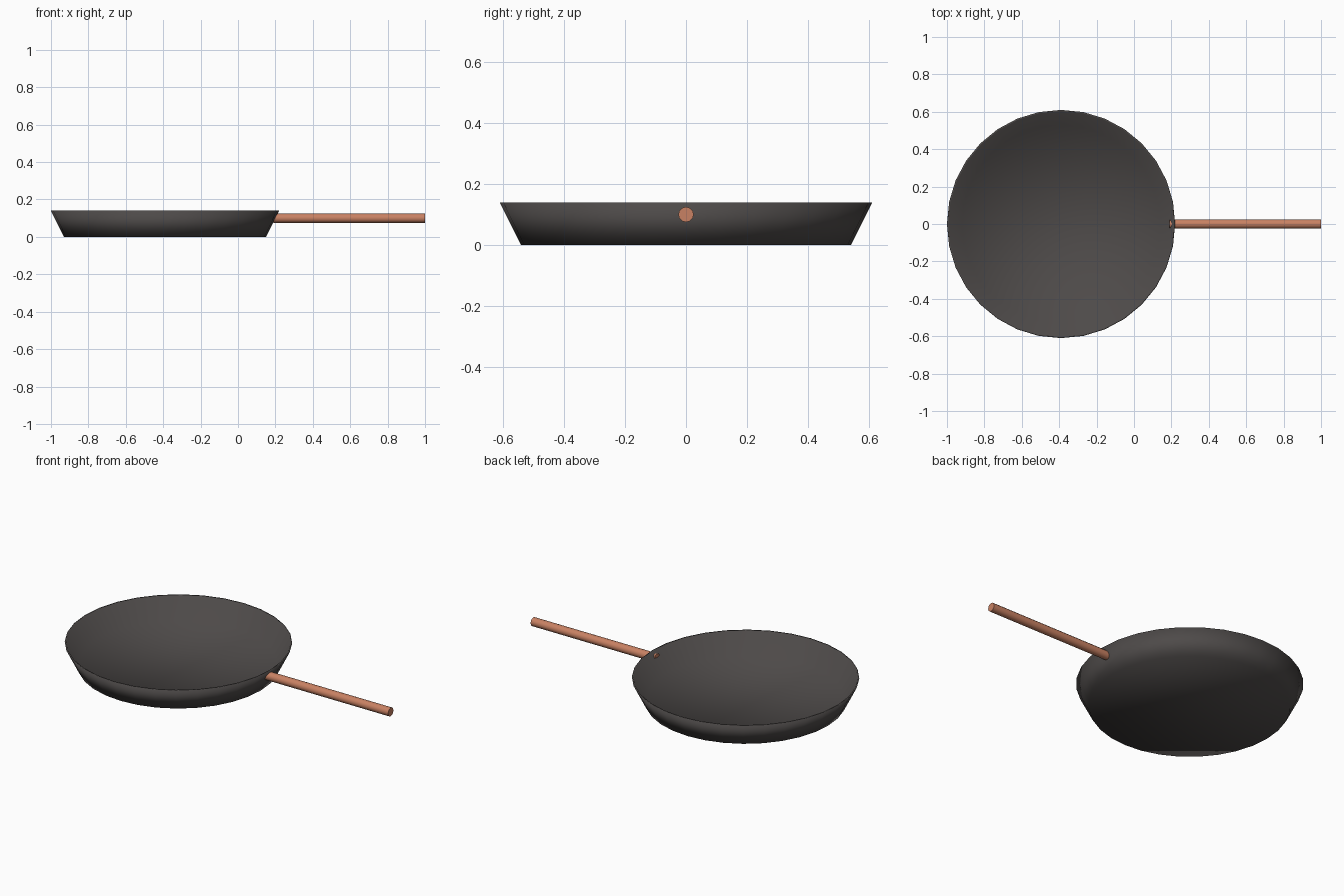
import bpy, bmesh, math
from mathutils import Matrix, Vector

if "Cube" in bpy.data.objects:
    bpy.data.objects.remove(bpy.data.objects["Cube"])

CX = -0.39   # pan centre


def material(name, rgb):
    m = bpy.data.materials.new(name)
    m.diffuse_color = (*rgb, 1)
    m.use_nodes = True
    m.node_tree.nodes["Principled BSDF"].inputs["Base Color"].default_value = m.diffuse_color
    return m


def add_object(name, bm, mat):
    bmesh.ops.recalc_face_normals(bm, faces=bm.faces)
    for f in bm.faces:
        f.smooth = True
    me = bpy.data.meshes.new(name)
    bm.to_mesh(me)
    bm.free()
    me.materials.append(mat)
    ob = bpy.data.objects.new(name, me)
    bpy.context.collection.objects.link(ob)
    return ob


iron = material("dark iron", (0.075, 0.068, 0.066))
copper = material("copper", (0.58, 0.22, 0.125))

# pan: outer wall, rim and inner dish as one lathed skin (radius, height)
bm = bmesh.new()
N = 32
rings = []
for r, z in [(0.54, 0), (0.61, 0.14), (0.602, 0.14), (0.53, 0.02)]:
    rings.append([bm.verts.new((CX + r * math.cos(2 * math.pi * i / N),
                                r * math.sin(2 * math.pi * i / N), z)) for i in range(N)])
for a, b in zip(rings, rings[1:]):
    for i in range(N):
        j = (i + 1) % N
        bm.faces.new((a[i], a[j], b[j], b[i]))
bm.faces.new(rings[0])
bm.faces.new(rings[-1])
add_object("pan", bm, iron)

# handle: straight round bar running into the wall
bm = bmesh.new()
X0, X1 = 0.19, 1.0
bmesh.ops.create_cone(bm, cap_ends=True, segments=12, radius1=0.025, radius2=0.025, depth=X1 - X0,
                      matrix=Matrix.Translation(Vector(((X0 + X1) / 2, 0, 0.10)))
                      @ Matrix.Rotation(math.pi / 2, 4, 'Y'))
handle = add_object("handle", bm, copper)
for p in handle.data.polygons:
    p.use_smooth = len(p.vertices) == 4
for e in handle.data.edges:   # keep the end caps crisp
    a, b = (handle.data.vertices[v].co.x for v in e.vertices)
    e.use_edge_sharp = abs(a - b) < 1e-4
